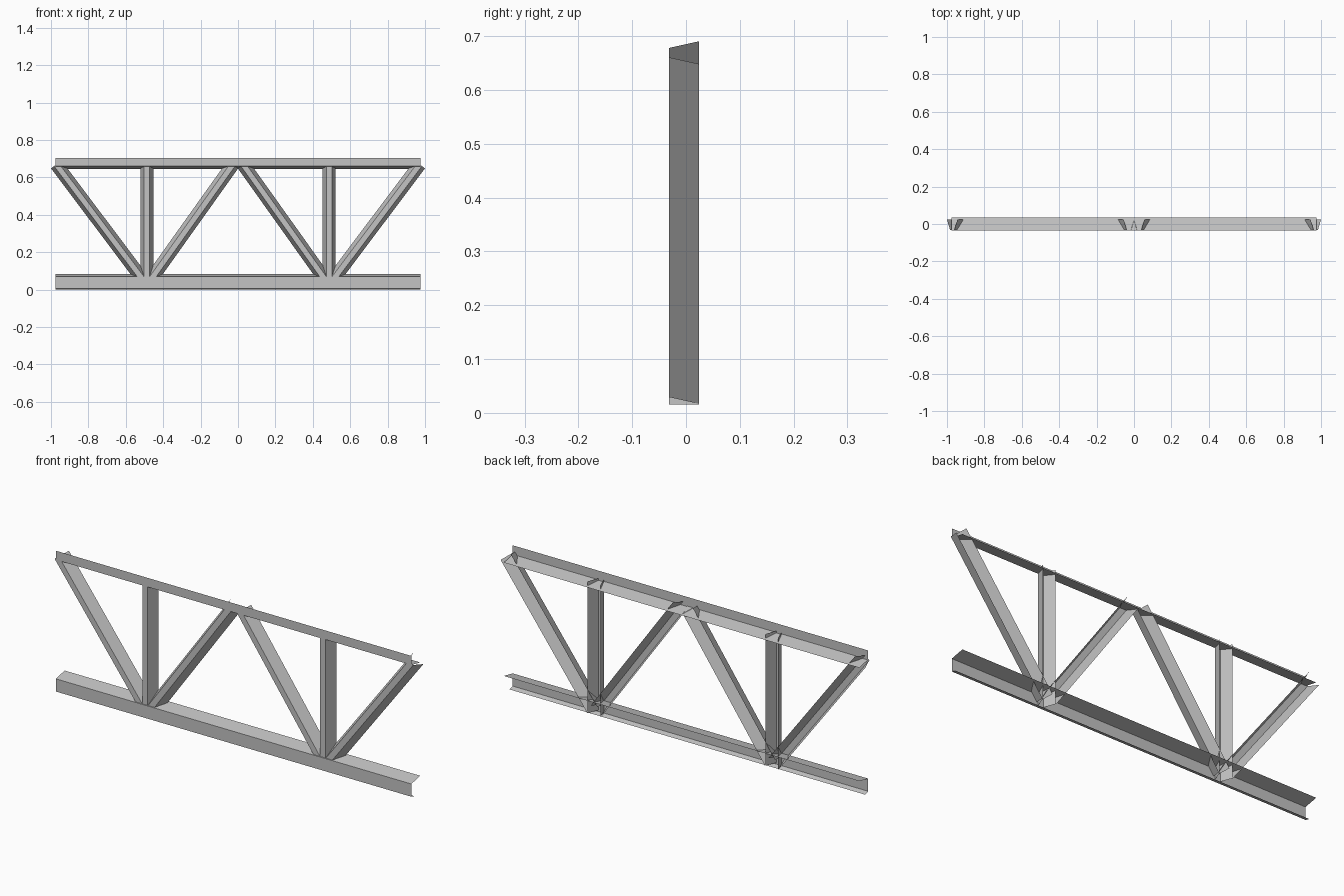
import bpy
import bmesh
from mathutils import Vector

cube = bpy.data.objects.get("Cube")
if cube:
    bpy.data.objects.remove(cube, do_unlink=True)

steel = bpy.data.materials.new("grey_steel")
steel.use_nodes = True
grey = (0.55, 0.55, 0.55, 1)
steel.diffuse_color = grey
steel.node_tree.nodes["Principled BSDF"].inputs["Base Color"].default_value = grey


def sheet_member(name, start, end, profile):
    """Sweep an open (side, depth) profile along a straight line in the xz plane."""
    start, end = Vector(start), Vector(end)
    axis = (end - start).normalized()
    depth = Vector((0, 1, 0))
    side = depth.cross(axis)
    bm = bmesh.new()
    rings = [[bm.verts.new(p + side * s + depth * d) for s, d in profile]
             for p in (start, end)]
    for i in range(len(profile) - 1):
        bm.faces.new((rings[0][i], rings[0][i + 1], rings[1][i + 1], rings[1][i]))
    mesh = bpy.data.meshes.new(name)
    bm.to_mesh(mesh)
    bm.free()
    mesh.materials.append(steel)
    obj = bpy.data.objects.new(name, mesh)
    bpy.context.collection.objects.link(obj)
    return obj


HALF = 0.975      # half length of the chords
NODE = 0.4875     # lower joints
TOP = 0.6695      # upper end of the web members
FRONT, BACK = -0.035, 0.035

# Chords: the profile side is measured downwards for a sweep towards +x
top_profile = [(-0.705, FRONT), (-0.66, FRONT), (-0.646, BACK)]
bottom_profile = [(-0.084, BACK), (-0.07, FRONT), (-0.007, FRONT), (0, -0.01)]
for name, profile in (("top_chord", top_profile), ("bottom_chord", bottom_profile)):
    sheet_member(name, (-HALF, 0, 0), (HALF, 0, 0), [(-s, d) for s, d in profile]
                 if Vector((0, 1, 0)).cross(Vector((1, 0, 0))).z > 0
                 else profile)

# Web members: channels with splayed sides, open at the back
channel = [(-0.035, 0.024), (-0.0145, -0.0315), (0.0145, -0.0315), (0.035, 0.024)]
for label, m in (("left", 1), ("right", -1)):
    sheet_member(label + "_post", (m * NODE, 0, 0.016), (m * NODE, 0, TOP), channel)
    sheet_member(label + "_outer_brace", (m * 0.497, 0, 0.038), (m * 0.972, 0, TOP), channel)
    sheet_member(label + "_inner_brace", (m * 0.477, 0, 0.038), (m * 0.027, 0, TOP), channel)
